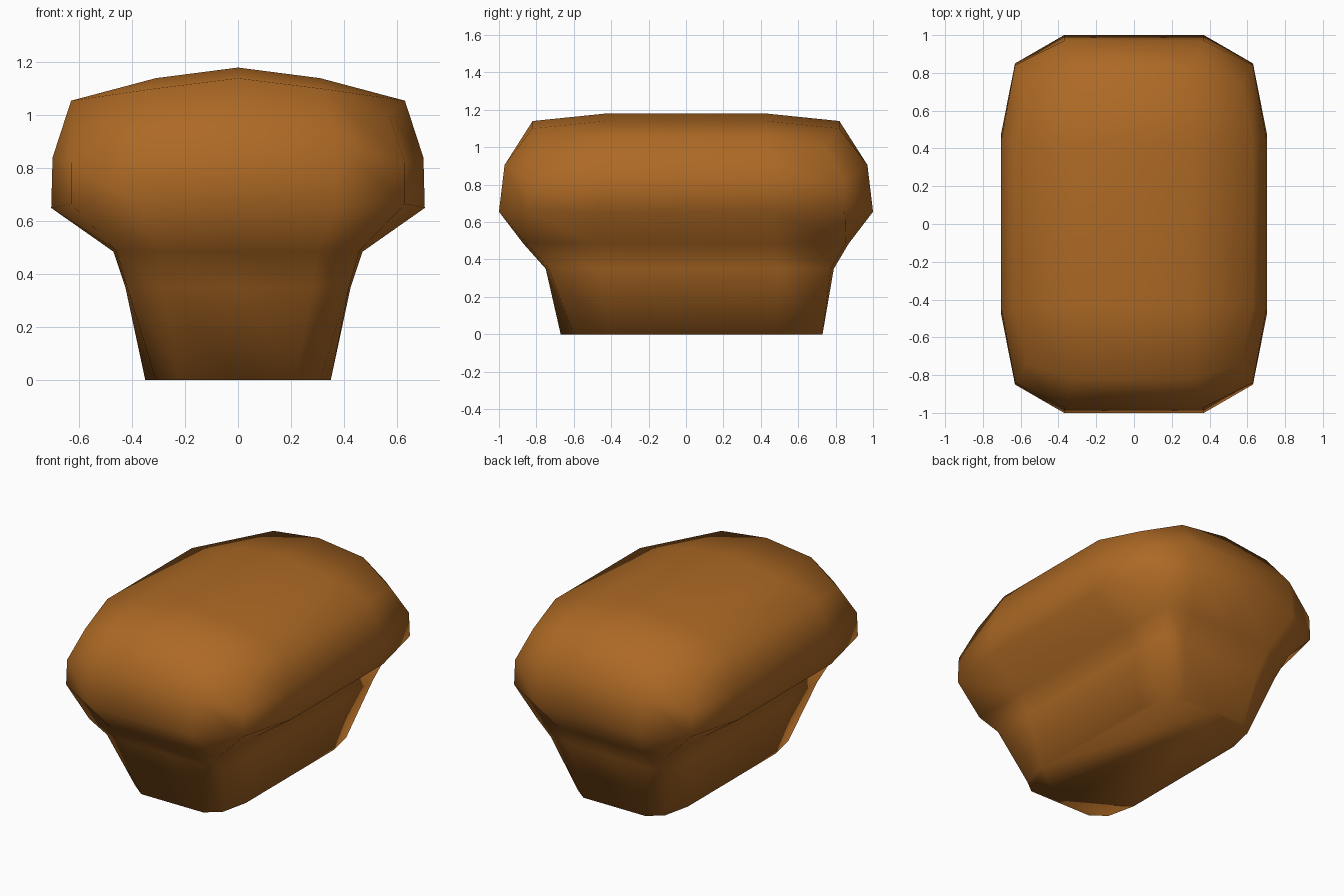
import bpy, bmesh

if "Cube" in bpy.data.objects:
    bpy.data.objects.remove(bpy.data.objects["Cube"])

crust = bpy.data.materials.new("golden brown crust")
crust.diffuse_color = (0.42, 0.142, 0.018, 1)
crust.use_nodes = True
crust.node_tree.nodes["Principled BSDF"].inputs["Base Color"].default_value = crust.diffuse_color

bm = bmesh.new()


def ring(end, corner, side, shift=0.0, mid_z=None):
    """14-point chamfered outline; each argument is an (x, y, z) point of one quadrant."""
    mid = (0, end[1], end[2] if mid_z is None else mid_z)
    half = [mid, end, corner, side]
    right = half + [(x, -y, z) for x, y, z in reversed(half)]
    left = [(-x, y, z) for x, y, z in reversed(right[1:-1])]
    return [bm.verts.new((x, y + shift, z)) for x, y, z in right + left]


# Stacked outlines from the base to the shoulder of the loaf
rings = [
    ring((.22, .70, 0), (.31, .63, 0), (.35, .45, 0), .03),
    ring((.28, .77, .35), (.42, .755, .355), (.425, .48, .35), .02),
    ring((.30, .87, .485), (.46, .855, .49), (.47, .48, .485)),
    ring((.37, 1.0, .655), (.63, .85, .665), (.705, .47, .65)),
    ring((.37, .97, .905), (.63, .84, .82), (.70, .46, .84)),
    ring((.32, .82, 1.10), (.57, .74, 1.0), (.63, .43, 1.055), mid_z=1.14),
]
for lo, hi in zip(rings, rings[1:]):
    for i in range(14):
        j = (i + 1) % 14
        bm.faces.new((lo[i], lo[j], hi[j], hi[i]))
bm.faces.new(rings[0])

# Domed top crust: a ridge and one line of points on each side of it
top = rings[-1]
ridge = {(s, e): bm.verts.new((.31 * s, .43 * e, 1.14 if s else 1.18))
         for s in (-1, 0, 1) for e in (-1, 1)}
for s, back, front in ((1, (0, 1, 2, 3), (7, 6, 5, 4)),
                       (-1, (0, 13, 12, 11), (7, 8, 9, 10))):
    for e, ids in ((1, back), (-1, front)):
        m, a, c, d = (top[k] for k in ids)
        bm.faces.new((m, a, ridge[s, e], ridge[0, e]))
        bm.faces.new((a, c, d, ridge[s, e]))
    bm.faces.new((ridge[0, 1], ridge[s, 1], ridge[s, -1], ridge[0, -1]))
    bm.faces.new((ridge[s, 1], top[back[3]], top[front[3]], ridge[s, -1]))

bmesh.ops.recalc_face_normals(bm, faces=bm.faces)
for f in bm.faces:
    f.smooth = True
mesh = bpy.data.meshes.new("bread_loaf")
bm.to_mesh(mesh)
bm.free()
mesh.materials.append(crust)
loaf = bpy.data.objects.new("bread_loaf", mesh)
bpy.context.collection.objects.link(loaf)
